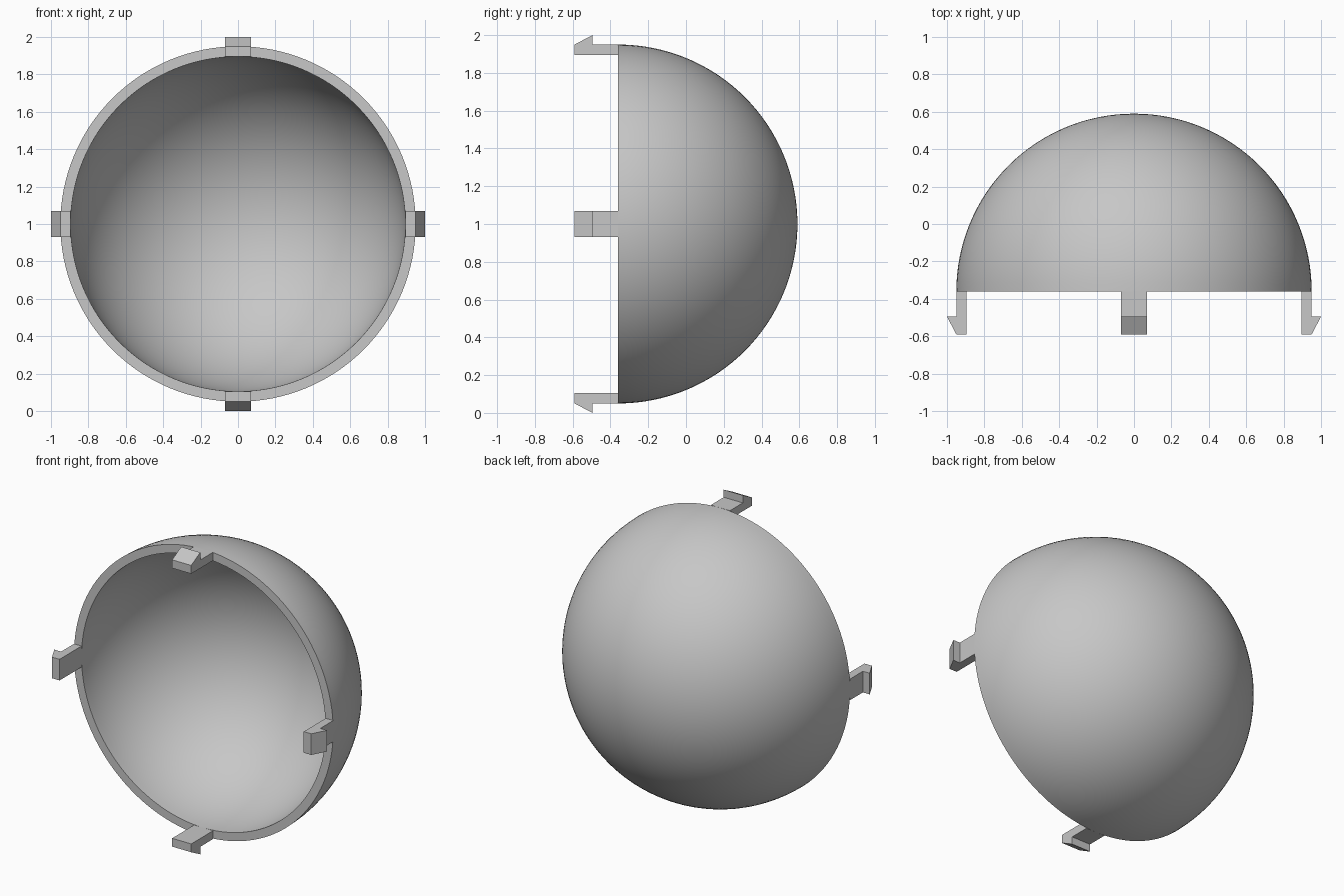
import bpy
import bmesh
from math import sin, cos, pi, radians
from mathutils import Matrix, Vector

if "Cube" in bpy.data.objects:
    bpy.data.objects.remove(bpy.data.objects["Cube"])

OUTER, INNER = 0.95, 0.895
RIM = Vector((0, -0.36, 1))   # centre of the open rim

grey = bpy.data.materials.new("light_grey")
grey.use_nodes = True
colour = (0.57, 0.57, 0.57, 1)
grey.diffuse_color = colour
grey.node_tree.nodes["Principled BSDF"].inputs["Base Color"].default_value = colour


def add_object(name, bm):
    bmesh.ops.recalc_face_normals(bm, faces=bm.faces)
    mesh = bpy.data.meshes.new(name)
    bm.to_mesh(mesh)
    bm.free()
    mesh.materials.append(grey)
    obj = bpy.data.objects.new(name, mesh)
    obj.location = RIM
    bpy.context.collection.objects.link(obj)
    return obj


# Hollow half sphere: two concentric arcs joined at the rim, spun about y
steps = 32
angles = [i * pi / 2 / steps for i in range(steps + 1)]
profile = [(OUTER * cos(a), OUTER * sin(a)) for a in reversed(angles)]
profile += [(INNER * cos(a), INNER * sin(a)) for a in angles]
bm = bmesh.new()
verts = [bm.verts.new((x, y, 0)) for x, y in profile]
edges = [bm.edges.new(pair) for pair in zip(verts, verts[1:])]
bmesh.ops.spin(bm, geom=verts + edges, cent=(0, 0, 0), axis=(0, 1, 0),
               angle=2 * pi, steps=128)
bmesh.ops.remove_doubles(bm, verts=bm.verts, dist=0.0005)
shell = add_object("dome_shell", bm)
bpy.ops.object.select_all(action="DESELECT")
shell.select_set(True)
bpy.context.view_layer.objects.active = shell
bpy.ops.object.shade_smooth_by_angle(angle=radians(30))

# Four barbed snap clips around the rim: radial/forward outline, extruded
outline = [(INNER, 0), (INNER, -0.23), (OUTER, -0.23), (1.0, -0.135),
           (OUTER, -0.135), (OUTER, 0)]
for i, side in enumerate(("left", "top", "right", "bottom")):
    bm = bmesh.new()
    face = bm.faces.new([bm.verts.new((x, y, -0.07)) for x, y in outline])
    ext = bmesh.ops.extrude_face_region(bm, geom=[face])
    top = [g for g in ext["geom"] if isinstance(g, bmesh.types.BMVert)]
    bmesh.ops.translate(bm, vec=(0, 0, 0.14), verts=top)
    bmesh.ops.transform(bm, matrix=Matrix.Rotation(-i * pi / 2, 4, "Y"), verts=bm.verts)
    add_object(side + "_clip", bm)
